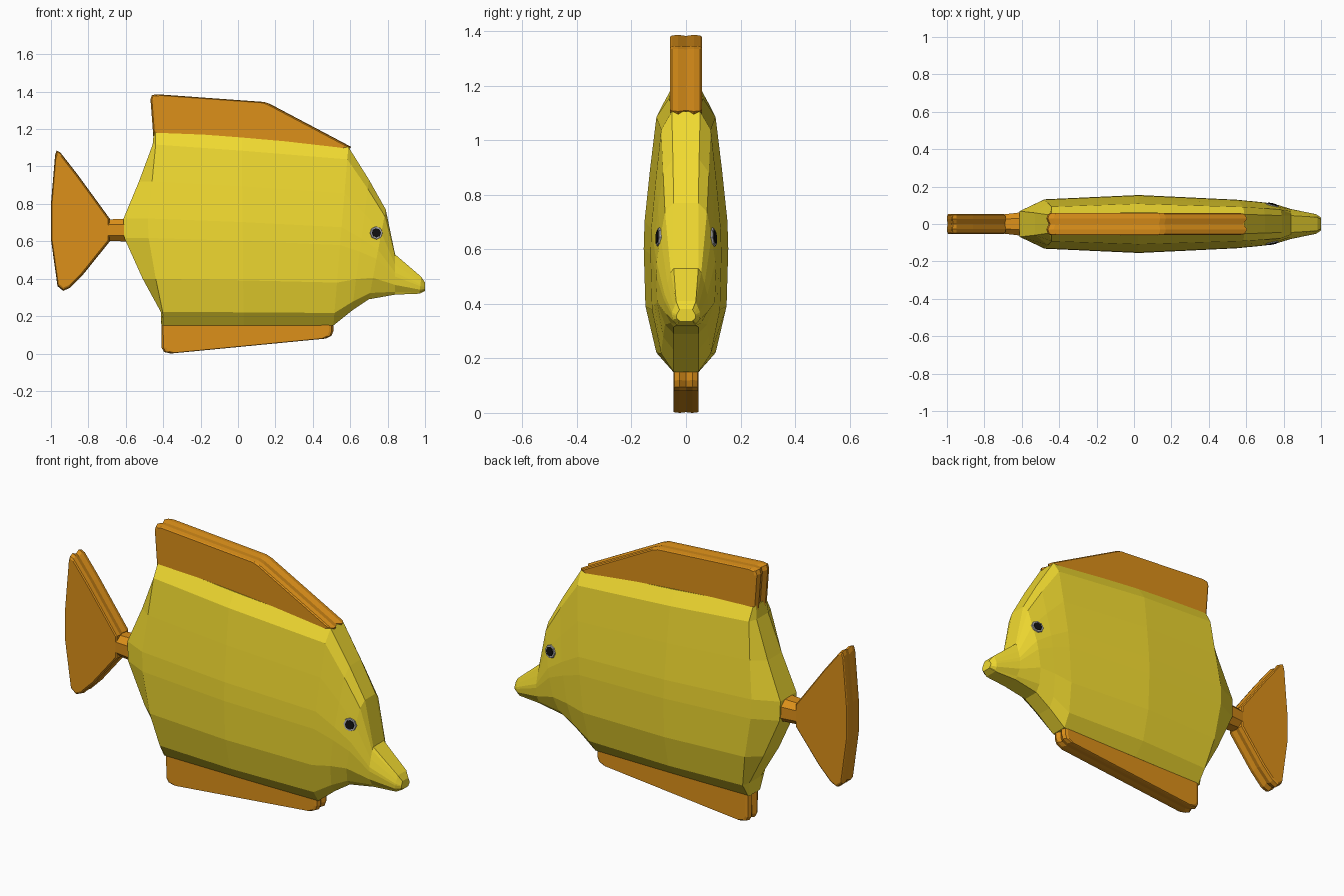
import bpy, bmesh
from mathutils import Vector

if "Cube" in bpy.data.objects:
    bpy.data.objects.remove(bpy.data.objects["Cube"])


def material(name, rgb):
    m = bpy.data.materials.new(name)
    m.diffuse_color = (*rgb, 1)
    m.use_nodes = True
    m.node_tree.nodes["Principled BSDF"].inputs["Base Color"].default_value = m.diffuse_color
    return m


YELLOW = material("yellow", (0.88, 0.70, 0.03))
ORANGE = material("orange", (0.72, 0.28, 0.01))
BLACK = material("black", (0.005, 0.005, 0.005))
GREY = material("grey", (0.4, 0.4, 0.4))


def finish(name, bm, mat):
    bmesh.ops.recalc_face_normals(bm, faces=bm.faces)
    me = bpy.data.meshes.new(name)
    bm.to_mesh(me)
    bm.free()
    me.materials.append(mat)
    ob = bpy.data.objects.new(name, me)
    bpy.context.collection.objects.link(ob)
    return ob


def bridge(bm, a, b):
    n = len(a)
    for i in range(n):
        j = (i + 1) % n
        bm.faces.new((a[i], a[j], b[j], b[i]))


# Body: slanted columns lofted from the tail root to the snout
FRACTION = [0, .07, .26, .45, .55, .76, .93, 1]   # height, top to bottom
BULGE = [0, .05, .5, 1, 1, .5, 0, 0]              # rearward bow
WIDTH = [.4, .7, .85, .98, 1, .96, .7, .3]        # half width
# x top, z top, x bottom, z bottom, bulge, half width
COLUMNS = [
    (-.45, 1.19, -.41, .15, -.18, .07),
    (-.44, 1.19, -.40, .15, -.06, .132),
    (.02, 1.155, .03, .15, 0, .155),
    (.59, 1.105, .51, .15, 0, .13),
    (.70, .93, .61, .23, 0, .12),
    (.79, .77, .70, .29, 0, .11),
    (.84, .53, .84, .315, 0, .08),
    (.98, .41, .97, .32, 0, .052),
    (1.0, .38, 1.0, .335, 0, .035),
]


def make_body():
    bm = bmesh.new()
    rings = []
    for xt, zt, xb, zb, bow, w in COLUMNS:
        side = []
        for f, g, k in zip(FRACTION, BULGE, WIDTH):
            half = max(k * w, min(.045, .7 * w))
            side.append((xt + (xb - xt) * f + bow * g, half, zt + (zb - zt) * f))
        pts = side + [(x, -y, z) for x, y, z in reversed(side)]
        rings.append([bm.verts.new(p) for p in pts])
    for a, b in zip(rings, rings[1:]):
        bridge(bm, a, b)
    # rear and snout ends closed with strips across the width
    for r in (rings[0], rings[-1]):
        n = len(r)
        for i in range(n // 2 - 1):
            bm.faces.new((r[i], r[i + 1], r[n - 2 - i], r[n - 1 - i]))
    return finish("body", bm, YELLOW)


body = make_body()


# Fins: an outline stacked in y layers, with shallow grooves along the rim
def fin(name, outline, half):
    cx = sum(p[0] for p in outline) / len(outline)
    cz = sum(p[1] for p in outline) / len(outline)
    bm = bmesh.new()
    layers = []
    for y, s in ((-1, .95), (-.9, .98), (-.5, 1), (0, .97), (.5, 1), (.9, .98), (1, .95)):
        layers.append([bm.verts.new((cx + (x - cx) * s, y * half, cz + (z - cz) * s))
                       for x, z in outline])
    for a, b in zip(layers, layers[1:]):
        bridge(bm, a, b)
    bm.faces.new(layers[0])
    bm.faces.new(layers[-1])
    return finish(name, bm, ORANGE)


fin("dorsal_fin", [(-.45, 1.12), (-.455, 1.19), (-.468, 1.36), (-.46, 1.382),
                   (-.43, 1.386), (.14, 1.345), (.17, 1.335), (.605, 1.105),
                   (.57, 1.06)], .058)
fin("belly_fin", [(-.41, .19), (-.408, .03), (-.395, .008), (-.36, 0),
                  (.47, .08), (.50, .095), (.51, .12), (.51, .19)], .046)
fin("tail_fin", [(-.685, .72), (-.86, .96), (-.95, 1.075), (-.97, 1.085),
                 (-.978, 1.06), (-1, .80), (-1, .61), (-.965, .36),
                 (-.935, .335), (-.90, .35), (-.83, .42), (-.685, .60)], .053)

# Tail stem: octagonal block joining tail and body
bm = bmesh.new()
ends = []
for x, h, w in ((-.71, .056, .05), (-.58, .062, .065)):
    ring = [(w, .5 * h), (.5 * w, h), (-.5 * w, h), (-w, .5 * h),
            (-w, -.5 * h), (-.5 * w, -h), (.5 * w, -h), (w, -.5 * h)]
    ends.append([bm.verts.new((x, y, .66 + z)) for y, z in ring])
bridge(bm, *ends)
for e in ends:
    bm.faces.new(e)
finish("tail_stem", bm, ORANGE)

# Eyes: a grey rim and black pupil laid on the head surface
bpy.context.view_layer.update()
for side, label in ((-1, "right"), (1, "left")):
    hit, loc, nor, _ = body.closest_point_on_mesh(Vector((.74, side * .2, .645)))
    loc = Vector((.74, loc.y, .645))
    hit, loc, nor, _ = body.closest_point_on_mesh(loc)
    for part, r, depth, mat in (("eye_rim", .037, .012, GREY), ("pupil", .027, .018, BLACK)):
        bm = bmesh.new()
        bmesh.ops.create_cone(bm, cap_ends=True, segments=8, radius1=r,
                              radius2=r * .9, depth=depth)
        ob = finish(f"{label}_{part}", bm, mat)
        ob.location = loc
        ob.rotation_euler = nor.to_track_quat('Z', 'Y').to_euler()
